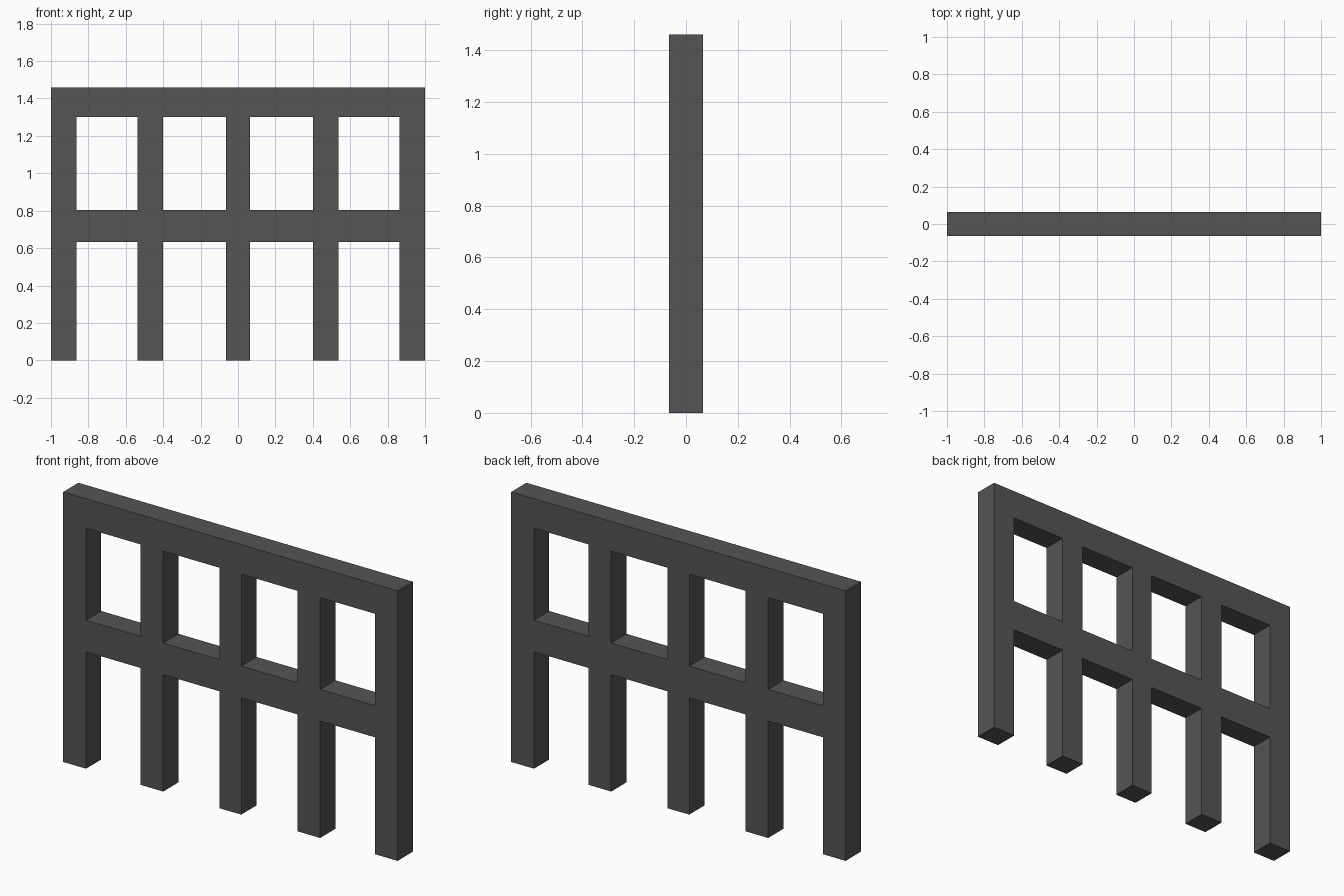
import bpy
import bmesh

if "Cube" in bpy.data.objects:
    bpy.data.objects.remove(bpy.data.objects["Cube"])

# Front-view layout: post edges across, rail edges upwards
xs = [-1.0, -0.864, -0.537, -0.402, -0.065, 0.065, 0.402, 0.537, 0.864, 1.0]
zs = [0.0, 0.632, 0.803, 1.30, 1.46]
half_depth = 0.065

bm = bmesh.new()
grid = [[bm.verts.new((x, -half_depth, z)) for x in xs] for z in zs]

# Even columns are posts, odd rows are rails; everything else is an opening
for row in range(len(zs) - 1):
    for col in range(len(xs) - 1):
        if col % 2 == 0 or row % 2 == 1:
            bm.faces.new((grid[row][col], grid[row][col + 1],
                          grid[row + 1][col + 1], grid[row + 1][col]))
bmesh.ops.delete(bm, geom=[v for v in bm.verts if not v.link_faces], context='VERTS')

# Give the frame its thickness
result = bmesh.ops.extrude_face_region(bm, geom=bm.faces[:])
back_verts = [g for g in result["geom"] if isinstance(g, bmesh.types.BMVert)]
bmesh.ops.translate(bm, verts=back_verts, vec=(0, 2 * half_depth, 0))
bmesh.ops.recalc_face_normals(bm, faces=bm.faces[:])

mesh = bpy.data.meshes.new("fence_frame")
bm.to_mesh(mesh)
bm.free()
fence = bpy.data.objects.new("fence_frame", mesh)
bpy.context.collection.objects.link(fence)

# Dark grey finish
dark = bpy.data.materials.new("dark_grey")
dark.diffuse_color = (0.09, 0.09, 0.09, 1.0)
dark.use_nodes = True
dark.node_tree.nodes["Principled BSDF"].inputs["Base Color"].default_value = dark.diffuse_color
mesh.materials.append(dark)
